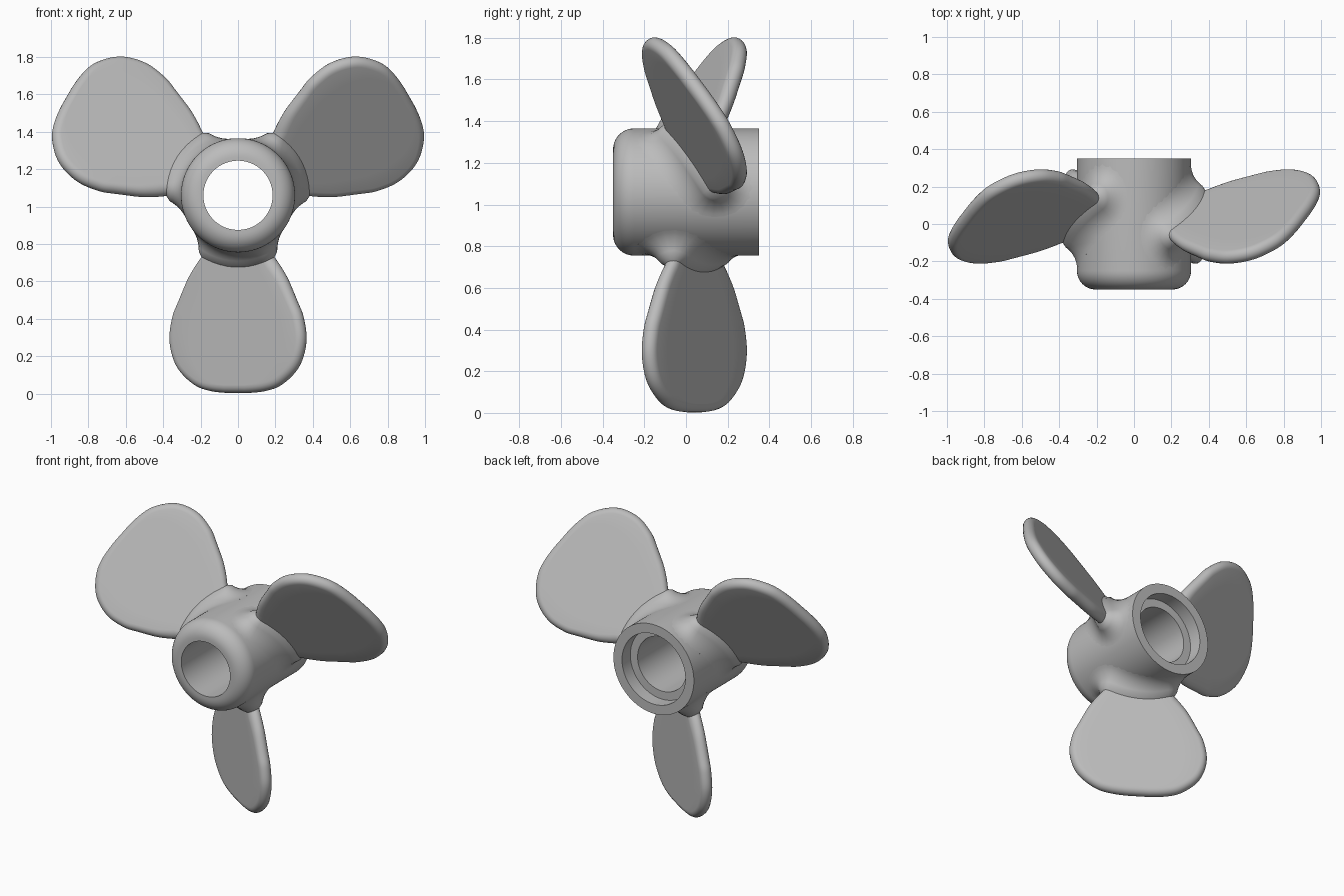
import bpy, bmesh, math
from mathutils import Vector, Matrix

if "Cube" in bpy.data.objects:
    bpy.data.objects.remove(bpy.data.objects["Cube"])

CENTRE = Vector((0, 0, 1.06))
HUB_R, EDGE_R, FILLET, PITCH = 0.305, 0.04, 0.14, math.radians(33)

grey = bpy.data.materials.new("plain grey")
grey.use_nodes = True
colour = (0.5, 0.5, 0.5, 1)
grey.diffuse_color = colour
grey.node_tree.nodes["Principled BSDF"].inputs["Base Color"].default_value = colour


def finish(bm, name):
    bmesh.ops.recalc_face_normals(bm, faces=bm.faces)
    mesh = bpy.data.meshes.new(name)
    bm.to_mesh(mesh)
    bm.free()
    mesh.materials.append(grey)
    obj = bpy.data.objects.new(name, mesh)
    bpy.context.collection.objects.link(obj)
    bpy.ops.object.select_all(action='DESELECT')
    obj.select_set(True)
    bpy.context.view_layer.objects.active = obj
    bpy.ops.object.shade_smooth_by_angle(angle=math.radians(40))
    return obj


def bridge(bm, a, b):
    n = len(a)
    for i in range(n):
        j = (i + 1) % n
        bm.faces.new((a[i], a[j], b[j], b[i]))


# Hub: turned profile (radius, y) with a rounded nose and a stepped bore
profile = [(0.185, -0.35)]
for i in range(11):
    t = math.radians(9 * i)
    profile.append((HUB_R - 0.1 + 0.1 * math.sin(t), -0.25 - 0.1 * math.cos(t)))
profile += [(HUB_R, 0.35), (0.24, 0.35), (0.24, 0.26), (0.185, 0.26)]
bm = bmesh.new()
SEGS = 96
rings = []
for r, y in profile:
    rings.append([bm.verts.new((r * math.cos(k * math.tau / SEGS), y,
                                r * math.sin(k * math.tau / SEGS))) for k in range(SEGS)])
for i, ring in enumerate(rings):
    bridge(bm, ring, rings[(i + 1) % len(rings)])
hub = finish(bm, "hub")
hub.location = CENTRE


# Blade section: (position along chord, edge angle) for round edges and flat faces
K = 10
angles = [math.pi * (i / K - 0.5) for i in range(K + 1)]
flat = [0.75, 0.5, 0.25, 0, -0.25, -0.5, -0.75]
section = [(1, b) for b in angles] + [(f, math.pi / 2) for f in flat]
section += [(-1, b) for b in reversed(angles)] + [(-f, -math.pi / 2) for f in flat]

# Blade outline: (distance from axis, half chord), smoothed
rows = [(0.385, 0.225), (0.44, 0.274), (0.5, 0.325), (0.595, 0.388), (0.665, 0.415),
        (0.765, 0.43), (0.865, 0.41), (0.945, 0.362), (1.015, 0.272), (1.045, 0.183), (1.057, 0.065)]
pts = [Vector(p) for p in rows]
pts = [2 * pts[0] - pts[1]] + pts + [Vector((1.058, -0.065))]
outline = []
for i in range(1, len(pts) - 2):
    p0, p1, p2, p3 = pts[i - 1:i + 3]
    for s in range(5):
        t = s / 5
        outline.append(0.5 * (2 * p1 + (p2 - p0) * t + (2 * p0 - 5 * p1 + 4 * p2 - p3) * t * t
                              + (3 * p1 - p0 - 3 * p2 + p3) * t ** 3))
outline.append(pts[-2])


def pitched(u, v):
    return (u * math.cos(PITCH) + v * math.sin(PITCH),
            v * math.cos(PITCH) - u * math.sin(PITCH) + 0.04)


def root_ring(bm, radius, spread):
    # Neck section widened by spread and wrapped round the hub
    half = rows[0][1] - EDGE_R
    ring = []
    for f, b in section:
        rad = EDGE_R + spread
        x, y = pitched(f * half + (math.copysign(math.cos(b), f) * rad if abs(f) == 1 else 0),
                       math.sin(b) * rad)
        phi = x / 0.36
        ring.append(bm.verts.new((radius * math.sin(phi), y, -radius * math.cos(phi))))
    return ring


def blade_ring(bm, i):
    r, a = outline[i]
    if i == 0:
        n_r, n_u = 0, 1
    elif i == len(outline) - 1:
        n_r, n_u = 1, 0
    else:
        d = (outline[i + 1] - outline[i - 1]).normalized()
        n_r, n_u = -d.y, d.x
    w = max(0, (0.6 - r) / 0.215) ** 2
    ring = []
    for f, b in section:
        c = math.cos(b) if abs(f) == 1 else 0
        u = f * (a - EDGE_R * n_u + EDGE_R * c * n_u)
        x, y = pitched(u, EDGE_R * math.sin(b))
        dist = r + EDGE_R * n_r * (c - 1)
        ring.append(bm.verts.new((x, y, -dist * (1 + w * (math.cos(x / 0.36) - 1)))))
    return ring


def build_blade(name, turn):
    bm = bmesh.new()
    loops = [root_ring(bm, HUB_R - 0.03, FILLET)]
    # Fillet sweeping from the hub surface up to the neck
    for k in range(8):
        t = math.radians(8 * k)
        loops.append(root_ring(bm, HUB_R + FILLET * (1 - math.cos(t)), FILLET * (1 - math.sin(t))))
    loops += [blade_ring(bm, i) for i in range(len(outline))]
    for a, b in zip(loops, loops[1:]):
        bridge(bm, a, b)
    # Close the tip between its two rounded corners
    last = loops[-1]
    left = last[K + 1 + len(flat):][:K + 1][::-1]
    for i in range(K):
        bm.faces.new((last[i], last[i + 1], left[i + 1], left[i]))
    bm.transform(Matrix.Translation(CENTRE) @ Matrix.Rotation(turn, 4, 'Y'))
    return finish(bm, name)


for i, name in enumerate(("lower_blade", "upper_right_blade", "upper_left_blade")):
    build_blade(name, i * math.tau / 3)
